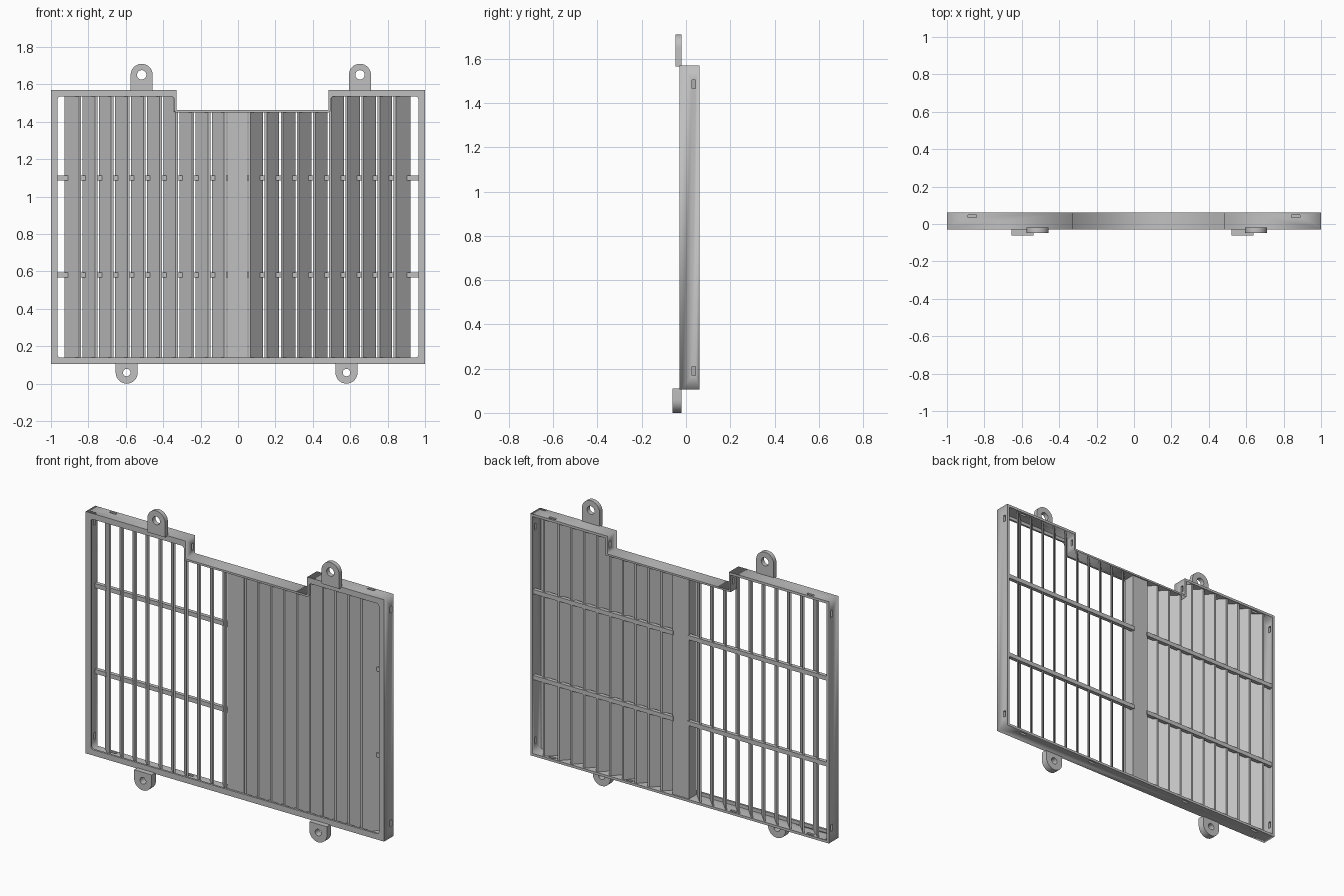
import bpy, bmesh, math
from mathutils import Vector

if "Cube" in bpy.data.objects:
    bpy.data.objects.remove(bpy.data.objects["Cube"])

grey = bpy.data.materials.new("light grey")
grey.diffuse_color = (0.53, 0.53, 0.53, 1)
grey.use_nodes = True
grey.node_tree.nodes["Principled BSDF"].inputs["Base Color"].default_value = grey.diffuse_color

# Main dimensions
BOTTOM, TOP, NOTCH_Z = 0.105, 1.57, 1.462
NOTCH_L, NOTCH_R = -0.33, 0.485
FRONT, BACK = -0.03, 0.061
PITCH = 0.0863


def add_mesh(name, bm):
    bmesh.ops.recalc_face_normals(bm, faces=bm.faces)
    me = bpy.data.meshes.new(name)
    bm.to_mesh(me)
    bm.free()
    me.materials.append(grey)
    ob = bpy.data.objects.new(name, me)
    bpy.context.collection.objects.link(ob)
    return ob


def add_box(bm, x0, x1, y0, y1, z0, z1):
    vs = bmesh.ops.create_cube(bm, size=1)["verts"]
    for v in vs:
        v.co = Vector(((x0 + x1) / 2 + v.co.x * (x1 - x0),
                       (y0 + y1) / 2 + v.co.y * (y1 - y0),
                       (z0 + z1) / 2 + v.co.z * (z1 - z0)))


def plate(name, loops, y0, y1):
    """Extrude x-z outlines (the first is the rim, the others holes) from y0 to y1."""
    cu = bpy.data.curves.new(name, 'CURVE')
    cu.dimensions = '2D'
    cu.fill_mode = 'BOTH'
    cu.extrude = (y1 - y0) / 2
    for pts in loops:
        sp = cu.splines.new('POLY')
        sp.points.add(len(pts) - 1)
        for p, (x, z) in zip(sp.points, pts):
            p.co = (x, z, 0, 1)
        sp.use_cyclic_u = True
    tmp = bpy.data.objects.new(name + "_outline", cu)
    bpy.context.collection.objects.link(tmp)
    dg = bpy.context.evaluated_depsgraph_get()
    me = bpy.data.meshes.new_from_object(tmp.evaluated_get(dg))
    bm = bmesh.new()
    bm.from_mesh(me)
    bpy.data.objects.remove(tmp)
    bpy.data.meshes.remove(me)
    for v in bm.verts:
        x, z, d = v.co
        v.co = (x, (y0 + y1) / 2 - d, z)
    bmesh.ops.remove_doubles(bm, verts=bm.verts, dist=1e-5)
    return add_mesh(name, bm)


def cut(ob, bm):
    cutter = add_mesh("cutter", bm)
    cutter.hide_render = True
    mod = ob.modifiers.new("cut", 'BOOLEAN')
    mod.operation, mod.solver, mod.object = 'DIFFERENCE', 'EXACT', cutter
    bpy.context.view_layer.objects.active = ob
    bpy.ops.object.modifier_apply(modifier="cut")
    bpy.data.objects.remove(cutter)


def outline(t, tn):
    """Notched outline moved inward by t, and by tn along the notch."""
    return [(-1 + t, BOTTOM + t), (1 - t, BOTTOM + t), (1 - t, TOP - t),
            (NOTCH_R + tn, TOP - t), (NOTCH_R + tn, NOTCH_Z - tn),
            (NOTCH_L - tn, NOTCH_Z - tn), (NOTCH_L - tn, TOP - t), (-1 + t, TOP - t)]


def rounded(pts, r, steps=5):
    out = []
    for i, p in enumerate(pts):
        p, a, b = Vector(p), Vector(pts[i - 1]), Vector(pts[(i + 1) % len(pts)])
        u, w = (a - p).normalized() * r, (b - p).normalized() * r
        for k in range(steps + 1):
            g = math.pi / 2 * k / steps
            out.append(tuple(p + u + w - w * math.cos(g) - u * math.sin(g)))
    return out


def circle(x, z, r, n=24):
    return [(x + r * math.cos(2 * math.pi * k / n), z + r * math.sin(2 * math.pi * k / n))
            for k in range(n)]


# Front lip, with rounded inner corners, and the thin wall behind it
plate("front_lip", [outline(0, 0), rounded(outline(0.035, 0.012), 0.015)], FRONT, -0.018)
wall = plate("frame_wall", [outline(0, 0), outline(0.015, 0.011)], -0.018, BACK)

# Clip slots through the walls
bm = bmesh.new()
for s in (-1, 1):
    for z in (0.19, 1.485):
        add_box(bm, s - 0.03, s + 0.03, 0.027, 0.044, z - 0.02, z + 0.02)
    x = s * 0.865
    add_box(bm, x - 0.023, x + 0.023, 0.034, 0.049, TOP - 0.03, TOP + 0.03)
    for x in (s * 0.865, s * 0.35):
        add_box(bm, x - 0.023, x + 0.023, 0.034, 0.049, BOTTOM - 0.03, BOTTOM + 0.03)
for x in (NOTCH_L, NOTCH_R):
    add_box(bm, x - 0.03, x + 0.03, 0.027, 0.044, 1.49, 1.53)
cut(wall, bm)

# Slanted vertical slats, mirrored about the middle
bm = bmesh.new()
for s in (-1, 1):
    for k in range(10):
        x0 = 0.059 + PITCH * k
        x1 = x0 + (0.09 if k == 9 else 0.078)
        high = (k >= 3) if s < 0 else (k >= 5)
        z0, z1 = BOTTOM + 0.013, (TOP if high else NOTCH_Z) - (0.013 if high else 0.009)
        section = [(x0, -0.017), (x0 + 0.012, -0.017), (x1, 0.053), (x1 - 0.012, 0.053)]
        low = [bm.verts.new((s * x - 0.003, y, z0)) for x, y in section]
        top = [bm.verts.new((s * x - 0.003, y, z1)) for x, y in section]
        bm.faces.new(low)
        bm.faces.new(top)
        for i in range(4):
            j = (i + 1) % 4
            bm.faces.new((low[i], low[j], top[j], top[i]))
slats = add_mesh("slats", bm)
# Trim slats that meet the notch
bm = bmesh.new()
add_box(bm, NOTCH_L - 0.008, NOTCH_R + 0.008, -0.2, 0.2, NOTCH_Z - 0.008, 2)
cut(slats, bm)

# Centre post
bm = bmesh.new()
add_box(bm, -0.057, 0.052, -0.017, 0.053, BOTTOM + 0.013, NOTCH_Z - 0.009)
add_mesh("centre_post", bm)

# Horizontal cross bars behind the slats
bm = bmesh.new()
for z in (0.58, 1.1):
    add_box(bm, -0.987, -0.05, 0.036, 0.059, z - 0.013, z + 0.013)
    add_box(bm, 0.045, 0.987, 0.036, 0.059, z - 0.013, z + 0.013)
add_mesh("cross_bars", bm)


# Mounting tabs with screw holes
def tab(name, x, z, base, r, hole, y0, y1):
    d = 1 if z > base else -1
    arc = [(x + r * math.cos(math.pi * k / 16), z + d * r * math.sin(math.pi * k / 16))
           for k in range(17)]
    ob = plate(name, [[(x + r, base)] + arc + [(x - r, base)], circle(x, z, hole)], y0, y1)
    bpy.ops.object.select_all(action='DESELECT')
    ob.select_set(True)
    bpy.context.view_layer.objects.active = ob
    bpy.ops.object.shade_smooth_by_angle(angle=math.radians(30))


for side, xt, xb in (("left", -0.515, -0.595), ("right", 0.652, 0.58)):
    tab("top_tab_" + side, xt, 1.651, TOP - 0.005, 0.059, 0.025, -0.047, -0.02)
    tab("bottom_tab_" + side, xb, 0.059, BOTTOM + 0.005, 0.059, 0.02, -0.061, -0.02)
